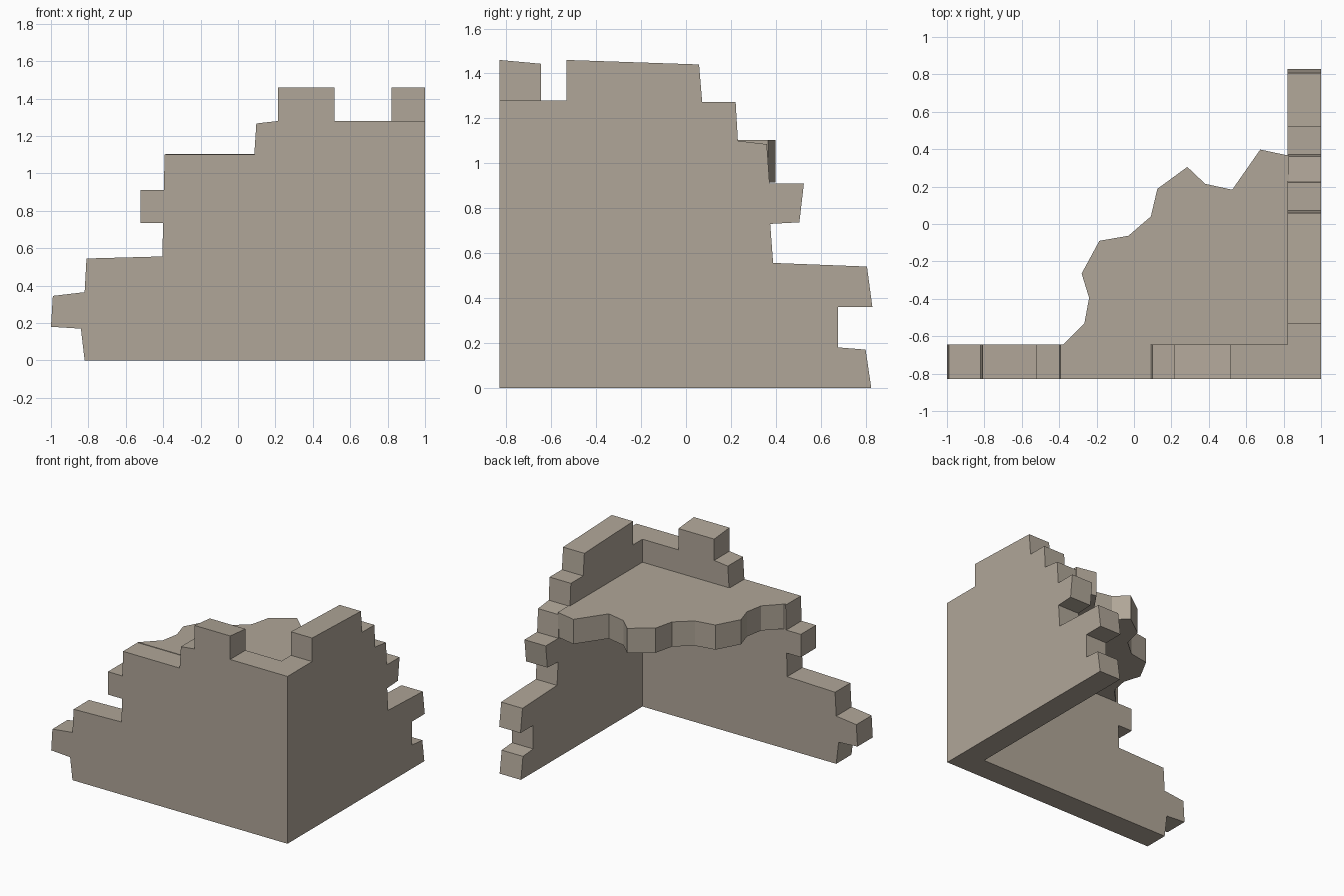
import bpy, bmesh

if "Cube" in bpy.data.objects:
    bpy.data.objects.remove(bpy.data.objects["Cube"])

stone = bpy.data.materials.new("warm_grey_stone")
stone.diffuse_color = (0.434, 0.381, 0.314, 1)
stone.use_nodes = True
stone.node_tree.nodes["Principled BSDF"].inputs["Base Color"].default_value = stone.diffuse_color


def finish(bm, name):
    bmesh.ops.remove_doubles(bm, verts=bm.verts, dist=0.0005)
    bmesh.ops.recalc_face_normals(bm, faces=bm.faces)
    mesh = bpy.data.meshes.new(name)
    bm.to_mesh(mesh)
    bm.free()
    mesh.materials.append(stone)
    obj = bpy.data.objects.new(name, mesh)
    bpy.context.collection.objects.link(obj)


def loft(bm, outer, inner, closed=True):
    """Caps on two matching outlines, sides between; closed=False skips the last side."""
    a = [bm.verts.new(p) for p in outer]
    b = [bm.verts.new(p) for p in inner]
    bm.faces.new(a)
    bm.faces.new(b[::-1])
    n = len(a)
    for i in range(n if closed else n - 1):
        j = (i + 1) % n
        bm.faces.new((a[i], b[i], b[j], a[j]))


# Stepped broken-brick outlines, from the corner top round to the corner bottom
front = [(1, 1.28), (.515, 1.28), (.515, 1.46), (.213, 1.46), (.213, 1.28),
         (.098, 1.267), (.087, 1.10), (-.392, 1.10), (-.397, .91), (-.52, .91),
         (-.52, .735), (-.4, .735), (-.405, .556), (-.81, .545), (-.82, .365),
         (-.99, .345), (-1, .18), (-.84, .17), (-.82, 0), (1, 0)]
side = [(-.83, 1.28), (-.532, 1.28), (-.532, 1.46), (.058, 1.44), (.072, 1.273),
        (.221, 1.273), (.231, 1.10), (.36, 1.085), (.372, .91), (.525, .91),
        (.505, .737), (.375, .73), (.388, .556), (.806, .54), (.83, .36),
        (.676, .36), (.676, .18), (.80, .17), (.825, 0), (-.83, 0)]

# Two walls mitred together at the front right corner
OUT_Y, IN_Y, OUT_X, IN_X = -.83, -.645, 1, .82
bm = bmesh.new()
loft(bm, [(x, OUT_Y, z) for x, z in front],
     [(min(x, IN_X), IN_Y, 1.443 if z > 1.4 else z) for x, z in front], closed=False)
loft(bm, [(OUT_X, y, z) for y, z in side],
     [(IN_X, max(y, IN_Y), z) for y, z in side], closed=False)
finish(bm, "corner_walls")

# Broken upper floor, set slightly into both walls
edge = [(-.388, -.655), (-.265, -.53), (-.24, -.395), (-.28, -.265), (-.185, -.09),
        (-.03, -.063), (.09, .04), (.125, .188), (.285, .305), (.38, .215),
        (.525, .183), (.675, .398), (.83, .365), (.83, -.655)]
bm = bmesh.new()
loft(bm, [(x, y, .915) for x, y in edge], [(x, y, 1.104) for x, y in edge])
finish(bm, "broken_floor")
